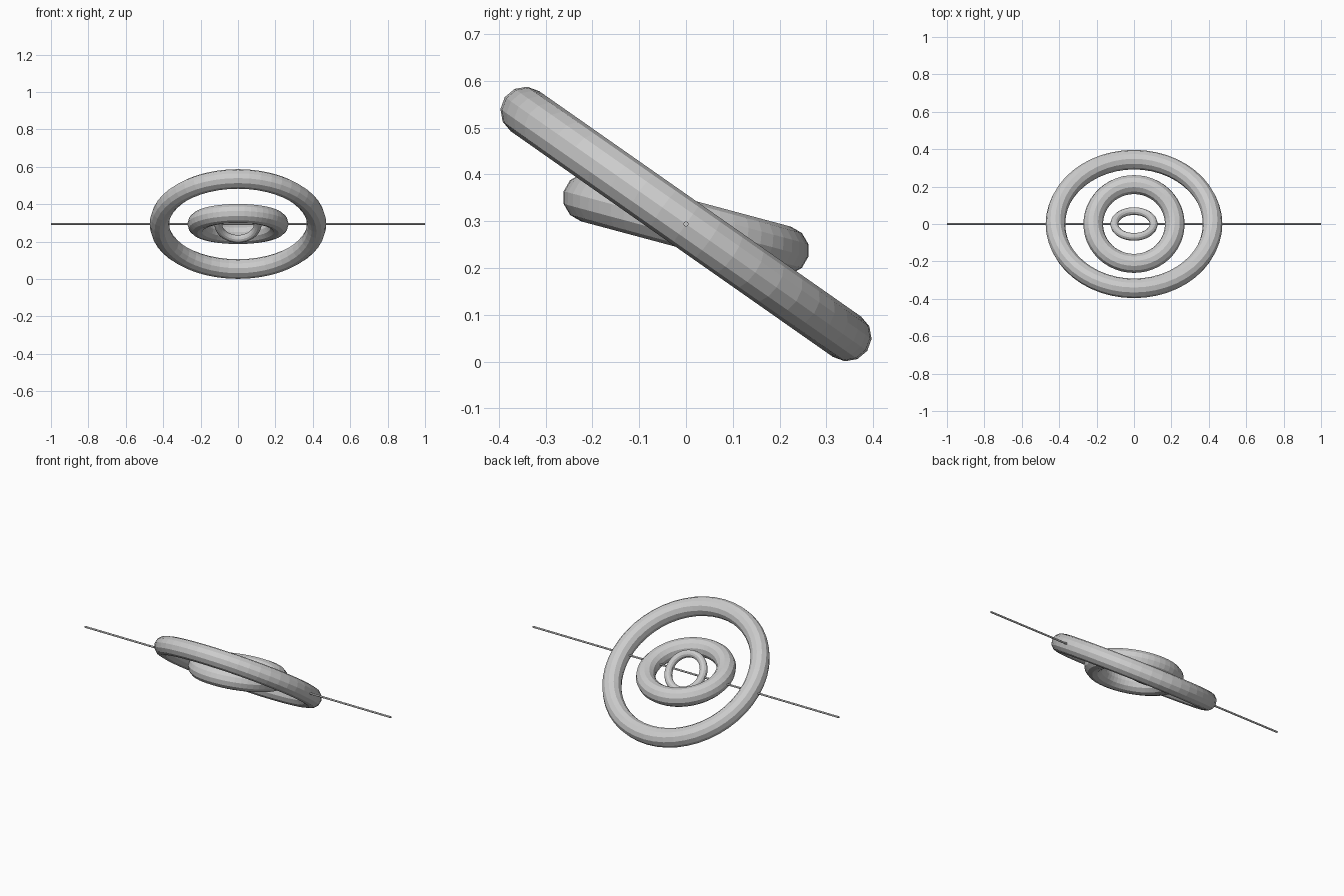
import bpy
from math import radians

if "Cube" in bpy.data.objects:
    bpy.data.objects.remove(bpy.data.objects["Cube"])

CENTRE_Z = 0.294

# Nested rings, all pivoting on the shared x axis
def ring(name, major, minor, tilt):
    bpy.ops.mesh.primitive_torus_add(
        major_radius=major, minor_radius=minor,
        major_segments=48, minor_segments=12,
        location=(0, 0, CENTRE_Z), rotation=(radians(tilt), 0, 0))
    bpy.context.object.name = name

ring("outer_ring", 0.42, 0.0525, -35)
ring("middle_ring", 0.218, 0.0525, -15)
ring("inner_ring", 0.105, 0.021, -49)

# Thin axle running through all the rings
bpy.ops.mesh.primitive_cylinder_add(
    vertices=16, radius=0.0053, depth=2,
    location=(0, 0, CENTRE_Z), rotation=(0, radians(90), 0))
bpy.context.object.name = "axle"
